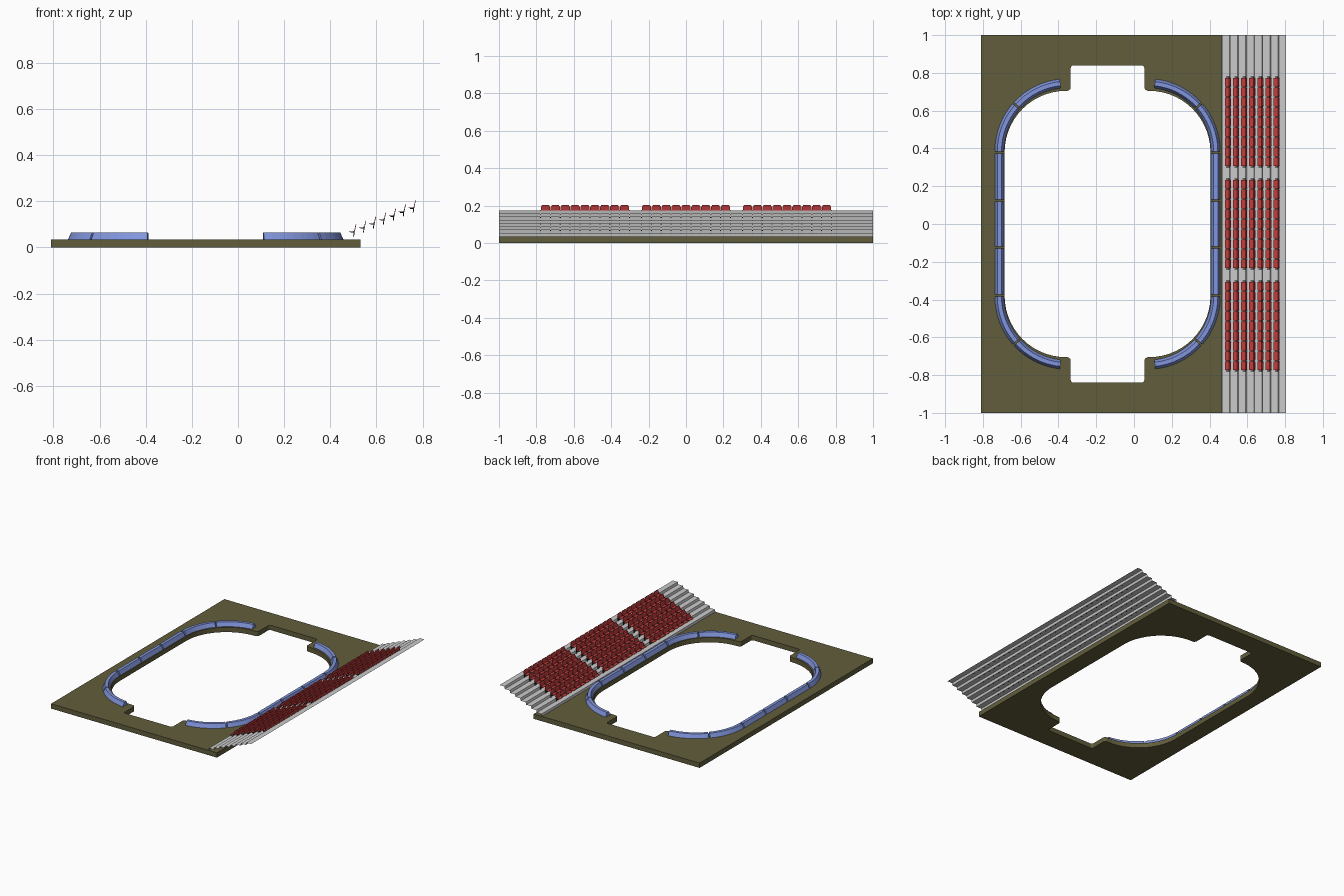
import bpy, bmesh
from math import radians, cos, sin

cube = bpy.data.objects.get("Cube")
if cube:
    bpy.data.objects.remove(cube)


def material(name, rgb):
    m = bpy.data.materials.new(name)
    m.use_nodes = True
    m.diffuse_color = (*rgb, 1)
    m.node_tree.nodes["Principled BSDF"].inputs["Base Color"].default_value = (*rgb, 1)
    return m


OLIVE = material("olive ground", (0.12, 0.11, 0.045))
BLUE = material("barrier blue", (0.22, 0.3, 0.72))
GREY = material("terrace grey", (0.6, 0.6, 0.6))
RED = material("seat red", (0.55, 0.045, 0.045))
BLACK = material("bracket black", (0.015, 0.015, 0.015))


def finish(bm, name, mat, normals=True):
    if normals:
        bmesh.ops.recalc_face_normals(bm, faces=bm.faces[:])
    mesh = bpy.data.meshes.new(name)
    bm.to_mesh(mesh)
    bm.free()
    mesh.materials.append(mat)
    ob = bpy.data.objects.new(name, mesh)
    bpy.context.scene.collection.objects.link(ob)
    return ob


def arc(cx, cy, r, start, end, n):
    steps = [radians(start + (end - start) * i / n) for i in range(n + 1)]
    return [(cx + r * cos(a), cy + r * sin(a)) for a in steps]


def prism(bm, rings):
    """Closed loft through rings of equal length."""
    rows = [[bm.verts.new(p) for p in ring] for ring in rings]
    n = len(rows[0])
    for a, b in zip(rows, rows[1:]):
        for i in range(n):
            j = (i + 1) % n
            bm.faces.new((a[i], a[j], b[j], b[i]))
    bm.faces.new(rows[0][::-1])
    bm.faces.new(rows[-1])


CX = -0.14        # centre line of the arena
GROUND = 0.035    # top of the ground slab

# Ground slab with the rounded arena opening and its two end notches
quarter = (arc(0.22, 0.38, 0.325, 0, 90, 14)
           + arc(0.215, 0.725, 0.02, 270, 180, 4)
           + arc(0.18, 0.825, 0.015, 0, 90, 4))
half = quarter + [(-x, y) for x, y in reversed(quarter)]
opening = half + [(x, -y) for x, y in reversed(half)]
opening = [(x + CX, y) for x, y in opening]
border = [(-0.81, -1), (0.53, -1), (0.53, 1), (-0.81, 1)]
bm = bmesh.new()
edges = []
for loop in (border, opening):
    vs = [bm.verts.new((x, y, 0)) for x, y in loop]
    edges += [bm.edges.new((vs[i - 1], vs[i])) for i in range(len(vs))]
bmesh.ops.triangle_fill(bm, use_beauty=True, edges=edges)
ext = bmesh.ops.extrude_face_region(bm, geom=bm.faces[:])
bmesh.ops.translate(bm, vec=(0, 0, GROUND),
                    verts=[g for g in ext["geom"] if isinstance(g, bmesh.types.BMVert)])
finish(bm, "ground_slab", OLIVE)

# Barrier segments: sloped-side profile swept along straights and corners
PROFILE = [(-0.024, GROUND), (0.024, GROUND), (0.011, 0.064), (-0.011, 0.064)]
AX, AY, R = 0.2125, 0.385, 0.36


def straight(bm, side, y0, y1):
    prism(bm, [[(CX + side * (AX + R + o), y, z) for o, z in PROFILE] for y in (y0, y1)])


def corner(bm, sx, sy, a0, a1):
    rings = []
    for i in range(9):
        a = radians(a0 + (a1 - a0) * i / 8)
        rings.append([(CX + sx * (AX + (R + o) * cos(a)), sy * (AY + (R + o) * sin(a)), z)
                      for o, z in PROFILE])
    prism(bm, rings)


for side, label in ((1, "left"), (-1, "right")):
    bm = bmesh.new()
    for y0, y1 in ((-0.373, -0.13), (-0.118, 0.118), (0.13, 0.373)):
        straight(bm, side, y0, y1)
    for sy in (-1, 1):
        corner(bm, side, sy, 0, 41)
        corner(bm, side, sy, 42.5, 84)
    finish(bm, label + "_barriers", BLUE)

# Stepped terrace sheet
X0, RUN, Z0, RISE, STEPS = 0.466, 0.043, 0.052, 0.0172, 8
path = [(X0 - 0.003, GROUND)]
for k in range(STEPS):
    z = Z0 + RISE * k
    path += [(X0 + RUN * k, z), (X0 + RUN * (k + 1) - 0.004, z)]
bm = bmesh.new()
rows = [[bm.verts.new((x, y, z)) for y in (-1, 1)] for x, z in path]
for a, b in zip(rows, rows[1:]):
    bm.faces.new((a[0], b[0], b[1], a[1]))
finish(bm, "terrace_steps", GREY, normals=False)

# Seats: a thin pan and a leaning back that narrows upward, with brackets between
PITCH, PER_BLOCK = 0.0528, 9
seats, brackets = bmesh.new(), bmesh.new()


def slab(bm, y, sections):
    """Loft of (x0, x1, z, half width) sections."""
    prism(bm, [[(x0, y - w, z), (x1, y - w, z), (x1, y + w, z), (x0, y + w, z)]
               for x0, x1, z, w in sections])


for k in range(STEPS - 1):
    x, z = X0 + RUN * k, Z0 + RISE * k
    for centre in (-0.54, 0, 0.54):
        first = centre - PITCH * PER_BLOCK / 2
        for i in range(PER_BLOCK):
            y = first + PITCH * (i + 0.5)
            slab(seats, y, [(x + 0.016, x + 0.038, z + 0.015, 0.021),
                            (x + 0.015, x + 0.039, z + 0.018, 0.023)])
            slab(seats, y, [(x + 0.037, x + 0.040, z + 0.016, 0.025),
                            (x + 0.041, x + 0.044, z + 0.036, 0.025),
                            (x + 0.044, x + 0.047, z + 0.048, 0.018)])
        for i in range(PER_BLOCK + 1):
            y = first + PITCH * i
            slab(brackets, y, [(x + 0.033, x + 0.037, z - 0.004, 0.003),
                               (x + 0.036, x + 0.040, z + 0.022, 0.003)])
            slab(brackets, y, [(x + 0.022, x + 0.038, z + 0.012, 0.003),
                               (x + 0.022, x + 0.038, z + 0.015, 0.003)])
finish(seats, "stand_seats", RED)
finish(brackets, "seat_brackets", BLACK)
